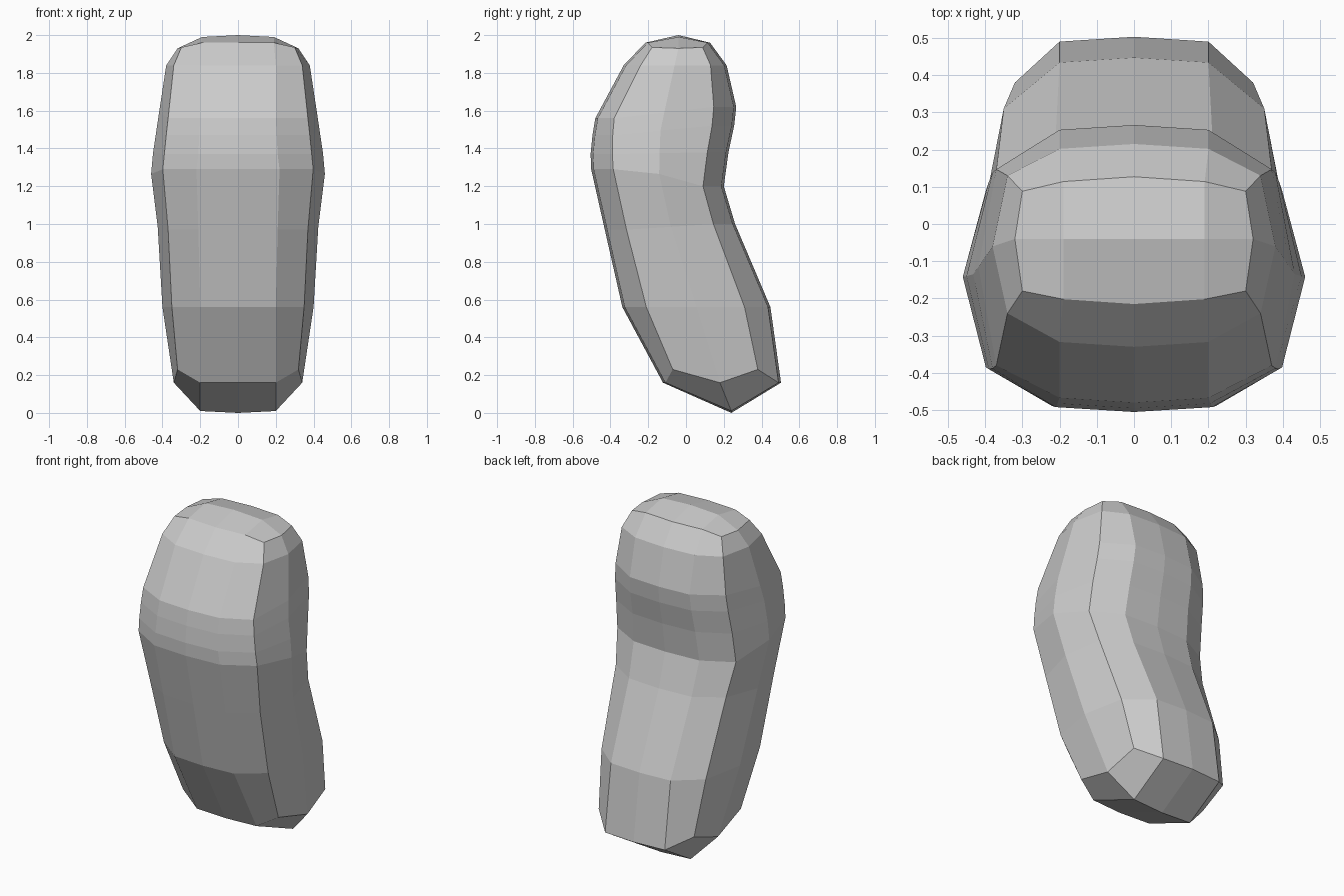
import bpy, bmesh

if "Cube" in bpy.data.objects:
    bpy.data.objects.remove(bpy.data.objects["Cube"])

# Rings, top to bottom: z front, z back, z lift of corners, z lift of side middle,
# y of front, front corner, side middle, back corner, back, x of inner, corner, side
RINGS = [
    (1.96, 1.96, -.025, -.03, -.215, -.18, -.04, .088, .127, .19, .30, .32),
    (1.84, 1.84, 0, 0, -.33, -.24, -.06, .13, .215, .20, .34, .38),
    (1.56, 1.62, 0, 0, -.48, -.38, -.115, .147, .266, .20, .37, .418),
    (1.47, 1.52, 0, 0, -.495, -.388, -.135, .138, .255, .205, .38, .432),
    (1.37, 1.38, 0, 0, -.505, -.39, -.14, .113, .225, .21, .39, .45),
    (1.29, 1.20, 0, .02, -.502, -.385, -.142, .09, .20, .22, .398, .46),
    (.97, 1.00, 0, 0, -.43, -.315, -.08, .145, .26, .21, .37, .425),
    (.56, .56, 0, 0, -.337, -.21, .055, .31, .447, .20, .35, .40),
    (.16, .16, .07, 0, -.122, -.07, .18, .38, .503, .20, .32, .34),
]

bm = bmesh.new()


def make_ring(zf, zb, zc, zm, yf, yfc, ym, ybc, yb, xi, xc, xs):
    half = [(xi, yf + .013, zf), (xc, yfc, zf + zc), (xs, ym, (zf + zb) / 2 + zm),
            (xc, ybc, zb + zc), (xi, yb - .013, zb)]
    pts = [(0, yf, zf)] + half + [(0, yb, zb)]
    pts += [(-x, y, z) for x, y, z in reversed(half)]
    return [bm.verts.new(p) for p in pts]


def close_end(r, x, y, z, z_mid):
    a, c, b = [bm.verts.new(p) for p in ((-x, y, z), (0, y, z_mid), (x, y, z))]
    for f in ((r[0], r[1], b, c), (r[1], r[2], r[3], b), (r[3], r[4], r[5], b),
              (r[5], r[6], c, b), (r[6], r[7], a, c), (r[7], r[8], r[9], a),
              (r[9], r[10], r[11], a), (r[11], r[0], c, a)):
        bm.faces.new(f)


# Bent body: rings bridged with quads
rings = [make_ring(*r) for r in RINGS]
for up, low in zip(rings, rings[1:]):
    for i in range(12):
        j = (i + 1) % 12
        bm.faces.new((up[i], up[j], low[j], low[i]))

# Rounded top and wedge-shaped bottom
close_end(rings[0], .19, -.04, 1.99, 2.0)
close_end(rings[-1], .20, .24, .01, 0)

bmesh.ops.recalc_face_normals(bm, faces=bm.faces)
mesh = bpy.data.meshes.new("bent_body")
bm.to_mesh(mesh)
bm.free()
bpy.context.collection.objects.link(bpy.data.objects.new("bent_body", mesh))
